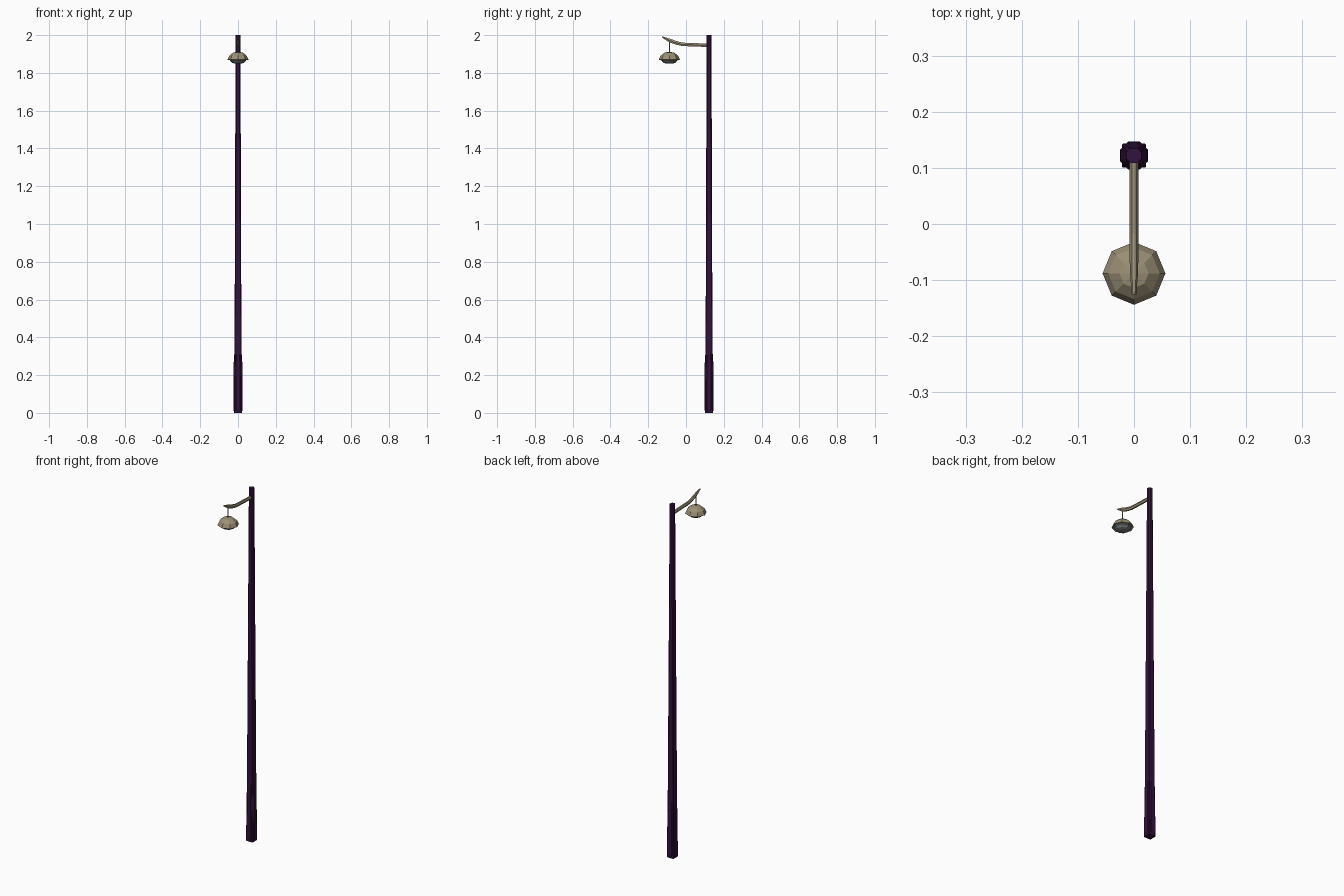
import bpy, bmesh
from math import cos, sin, pi

if "Cube" in bpy.data.objects:
    bpy.data.objects.remove(bpy.data.objects["Cube"])

POLE_Y, LAMP_Y = 0.122, -0.088


def material(name, rgb):
    m = bpy.data.materials.new(name)
    m.diffuse_color = (*rgb, 1)
    m.use_nodes = True
    m.node_tree.nodes["Principled BSDF"].inputs["Base Color"].default_value = m.diffuse_color
    return m


purple = material("dark_purple", (0.032, 0.006, 0.045))
beige = material("beige", (0.33, 0.28, 0.18))
glass = material("grey_glass", (0.16, 0.17, 0.17))


def loft(name, rings, mat):
    """Skin a closed solid through matching rings of points."""
    bm = bmesh.new()
    loops = [[bm.verts.new(p) for p in r] for r in rings]
    n = len(loops[0])
    for a, b in zip(loops, loops[1:]):
        for i in range(n):
            j = (i + 1) % n
            bm.faces.new((a[i], a[j], b[j], b[i]))
    bm.faces.new(loops[0][::-1])
    bm.faces.new(loops[-1])
    bmesh.ops.recalc_face_normals(bm, faces=bm.faces)
    me = bpy.data.meshes.new(name)
    bm.to_mesh(me)
    bm.free()
    me.materials.append(mat)
    ob = bpy.data.objects.new(name, me)
    bpy.context.collection.objects.link(ob)
    return ob


def circle(y, r, z, n=8, turn=0.0):
    return [(r * cos(2 * pi * i / n + turn), y + r * sin(2 * pi * i / n + turn), z)
            for i in range(n)]


def chamfered(half, cut, z):
    """Square with cut corners, around the pole axis."""
    h, c = half, half - cut
    pts = [(h, -c), (h, c), (c, h), (-c, h), (-h, c), (-h, -c), (-c, -h), (c, -h)]
    return [(x, POLE_Y + y, z) for x, y in pts]


# Pole: square foot that becomes octagonal at the top
loft("pole", [chamfered(0.0215, 0.002, 0), chamfered(0.0185, 0.003, 0.34),
              chamfered(0.016, 0.004, 1.0), chamfered(0.013, 0.007, 2.0)], purple)

# Thicker octagonal sleeve around the foot
loft("pole_base", [circle(POLE_Y, r, z, 8, pi / 8) for r, z in
                   ((0.023, 0.005), (0.0268, 0.02), (0.0265, 0.24), (0.0185, 0.35))], purple)

# Arm: y, centre height, half width, half thickness
arm = [(0.118, 1.946, 0.008, 0.009), (-0.018, 1.951, 0.008, 0.009),
       (-0.055, 1.960, 0.008, 0.010), (-0.090, 1.973, 0.007, 0.010),
       (-0.126, 1.990, 0.004, 0.003)]
loft("arm", [[(w * cos(k * pi / 3), y, z + t * sin(k * pi / 3) / 0.866) for k in range(6)]
             for y, z, w, t in arm], beige)

# Thin rod holding the lamp
loft("hanger", [circle(LAMP_Y, 0.003, z, 6) for z in (1.90, 1.970)], beige)

# Hollow faceted shade: inside wall, rim, then outside dome
shade = [(0.020, 1.890), (0.042, 1.880), (0.051, 1.868), (0.056, 1.870),
         (0.046, 1.891), (0.026, 1.907), (0.006, 1.911)]
loft("lamp_shade", [circle(LAMP_Y, r, z) for r, z in shade], beige)

# Glass bowl below the shade
bowl = [(0.018, 1.849), (0.032, 1.854), (0.043, 1.866), (0.044, 1.878)]
loft("lamp_glass", [circle(LAMP_Y, r, z) for r, z in bowl], glass)
